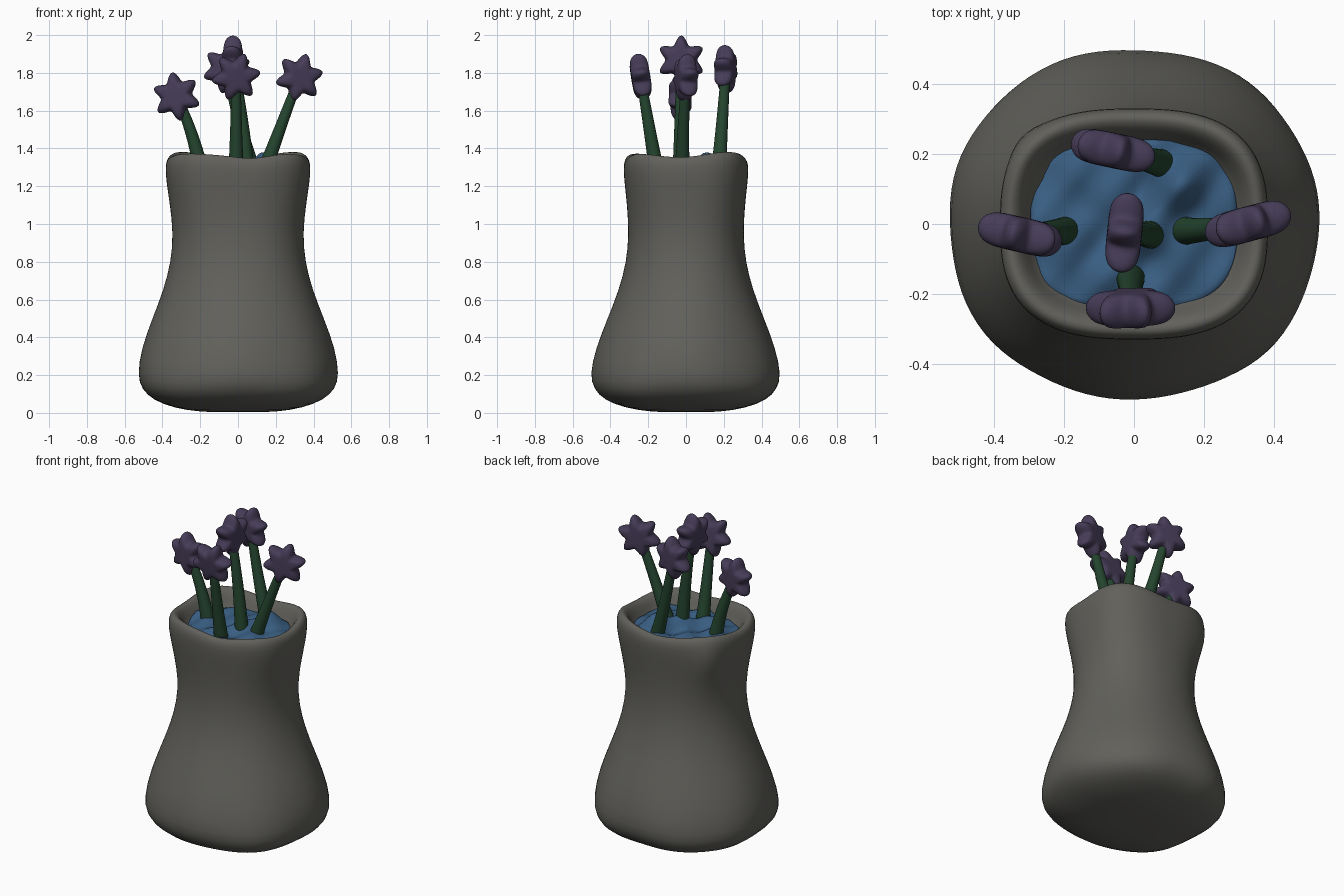
import bpy, bmesh, math
from mathutils import Vector, Matrix

if "Cube" in bpy.data.objects:
    bpy.data.objects.remove(bpy.data.objects["Cube"])


def material(name, rgb):
    m = bpy.data.materials.new(name)
    m.diffuse_color = (*rgb, 1)
    m.use_nodes = True
    m.node_tree.nodes["Principled BSDF"].inputs["Base Color"].default_value = m.diffuse_color
    return m


GREY = material("stone", (0.12, 0.118, 0.105))
BLUE = material("water_blue", (0.04, 0.11, 0.22))
GREEN = material("stem_green", (0.018, 0.06, 0.028))
PURPLE = material("petal_purple", (0.062, 0.046, 0.098))


def finish(bm, name, mat, levels):
    bmesh.ops.recalc_face_normals(bm, faces=bm.faces)
    me = bpy.data.meshes.new(name)
    bm.to_mesh(me)
    bm.free()
    me.shade_smooth()
    me.materials.append(mat)
    ob = bpy.data.objects.new(name, me)
    bpy.context.collection.objects.link(ob)
    sub = ob.modifiers.new("smooth", 'SUBSURF')
    sub.levels = sub.render_levels = levels
    return ob


def loft(name, rings, mat, levels=1):
    """Skin closed rings in order, with a centre fan on both ends."""
    bm = bmesh.new()
    rows = [[bm.verts.new(p) for p in r] for r in rings]
    n = len(rows[0])
    for a, b in zip(rows, rows[1:]):
        for i in range(n):
            j = (i + 1) % n
            bm.faces.new((a[i], a[j], b[j], b[i]))
    for row in (rows[0], rows[-1]):
        c = bm.verts.new(sum((v.co for v in row), Vector()) / n)
        for i in range(n):
            bm.faces.new((row[i], row[(i + 1) % n], c))
    return finish(bm, name, mat, levels)


def squircle(rx, ry, n, t):
    c, s = math.cos(t), math.sin(t)
    k = (abs(c) ** n + abs(s) ** n) ** (-1 / n)
    return rx * c * k, ry * s * k


ANGLES = [2 * math.pi * i / 48 for i in range(48)]

# vase: z, half width x, half width y, squareness; up the outside, down the inside
PROFILE = [
    (0.004, 0.20, 0.18, 2.6), (0.026, 0.34, 0.32, 2.6), (0.068, 0.45, 0.43, 2.5),
    (0.125, 0.512, 0.485, 2.3), (0.20, 0.535, 0.508, 2.1), (0.34, 0.515, 0.478, 2.0),
    (0.50, 0.455, 0.415, 2.0), (0.65, 0.395, 0.355, 2.1), (0.80, 0.355, 0.315, 2.2),
    (0.95, 0.343, 0.303, 2.3), (1.10, 0.360, 0.312, 2.5), (1.22, 0.378, 0.325, 2.7),
    (1.31, 0.385, 0.332, 2.8), (1.355, 0.378, 0.325, 2.8), (1.378, 0.357, 0.306, 2.8),
    (1.365, 0.332, 0.278, 2.9), (1.32, 0.305, 0.250, 3.0), (1.22, 0.275, 0.220, 3.0)]


def vase_point(z, rx, ry, n, t):
    x, y = squircle(rx, ry, n, t)
    # slight hand-made wobble at the foot and a lump near the back left corner
    k = 1 + 0.010 * math.sin(7 * t + 0.6) * max(0, 1 - z / 0.8)
    k += 0.07 * math.exp(-((z - 1.2) / 0.09) ** 2 - ((t - 2.4) / 0.2) ** 2)
    rim = max(0, (z - 1.15) / 0.2)
    dz = rim * (0.010 * -math.cos(4 * t) + 0.006 * math.sin(3 * t) - 0.006)
    # front lip dips a little right of centre
    dz -= rim * 0.014 * math.exp(-((t - 4.95) / 0.3) ** 2)
    return Vector((x * k, y * k, z + dz))


loft("vase", [[vase_point(*p, t) for t in ANGLES] for p in PROFILE], GREY)

# name, stem base, stem bend, flower centre, yaw, star phase, tilt
PLANTS = [
    ("left", (-0.19, -0.02, 1.25), (-0.23, -0.02, 1.48), (-0.325, -0.03, 1.675), -13, 40, 0),
    ("right", (0.13, -0.02, 1.25), (0.20, -0.02, 1.45), (0.325, 0.0, 1.775), 15, 13, 0),
    ("back", (0.09, 0.17, 1.25), (0.01, 0.19, 1.50), (-0.06, 0.21, 1.82), -12, 20, 0),
    ("front", (-0.01, -0.15, 1.25), (-0.01, -0.19, 1.48), (-0.01, -0.24, 1.78), 2, 10, 9),
    ("middle", (0.05, -0.03, 1.25), (0.03, -0.03, 1.55), (-0.027, -0.025, 1.868), 84, 30, 0)]


# water: lumpy surface filling the mouth, heaped a little around each stem
def water_point(f, t):
    x, y = squircle(0.305 * f, 0.25 * f, 3, t)
    z = 1.285 + 0.018 * math.sin(21 * x + 1) * math.cos(24 * y) + 0.014 * math.sin(37 * x - 29 * y)
    for _, (bx, by, _), *_ in PLANTS:
        z += 0.03 * math.exp(-((x - bx) ** 2 + (y - by) ** 2) / 0.004)
    z += 0.075 * math.exp(-((x - 0.13) ** 2 + (y - 0.10) ** 2) / 0.005)
    return Vector((x, y, z))


water_rings = [[Vector((*squircle(0.28, 0.225, 3, t), 1.24)) for t in ANGLES]]
water_rings += [[water_point(f / 10, t) for t in ANGLES] for f in range(10, 0, -1)]
loft("water", water_rings, BLUE)


# stems: tapering tubes along a gently bent path
def stem(name, a, b, c):
    a, b, c = Vector(a), Vector(b), Vector(c)
    rings = []
    for i in range(9):
        u = i / 8
        p = a * (1 - u) ** 2 + b * 2 * u * (1 - u) + c * u * u
        d = ((b - a) * (1 - u) + (c - b) * u).normalized()
        q = d.to_track_quat('Z', 'Y')
        r = 0.046 - 0.021 * u ** 0.7
        rings.append([p + q @ Vector((r * math.cos(t), r * math.sin(t), 0)) for t in ANGLES[::4]])
    loft(name, rings, GREEN)


# flowers: puffy stars with six blunt petals
def flower(name, centre, yaw, phase, tilt=0):
    m = (Matrix.Translation(centre) @ Matrix.Rotation(math.radians(yaw), 4, 'Z')
         @ Matrix.Rotation(math.radians(tilt), 4, 'X'))
    rings = []
    for s, d in ((0.3, -0.05), (0.78, -0.047), (1, 0), (0.78, 0.047), (0.3, 0.05)):
        ring = []
        for i in range(24):
            t = math.radians(phase + 15 * i)
            r = 0.045 if s < 0.5 else s * (0.153, 0.117, 0.082, 0.117)[i % 4]
            ring.append(m @ Vector((r * math.cos(t), d, r * math.sin(t))))
        rings.append(ring)
    loft(name, rings, PURPLE, 2)


for name, base, bend, centre, yaw, phase, tilt in PLANTS:
    stem(name + "_stem", base, bend, centre)
    flower(name + "_flower", centre, yaw, phase, tilt)
